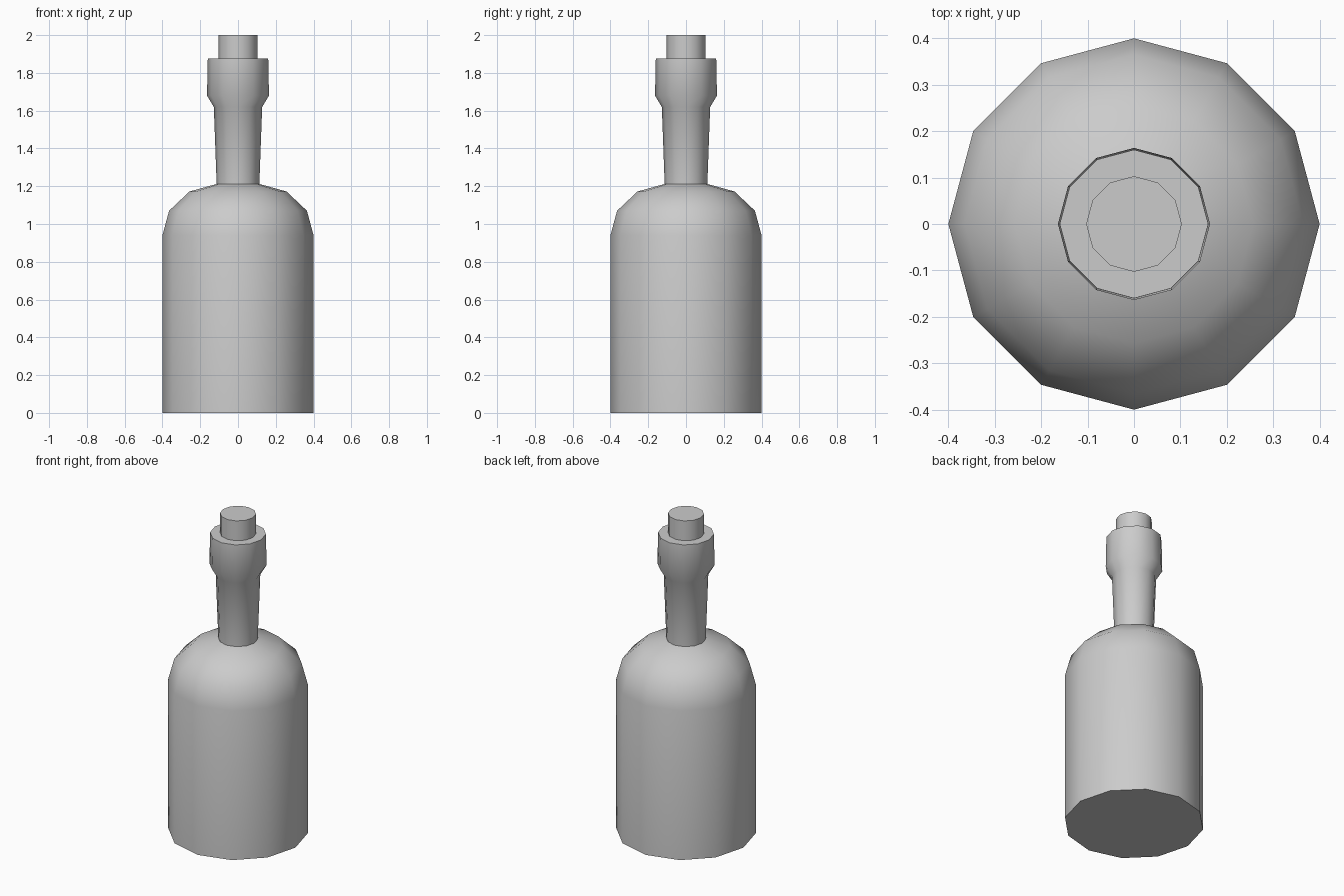
import bpy, bmesh, math

if "Cube" in bpy.data.objects:
    bpy.data.objects.remove(bpy.data.objects["Cube"])

SIDES = 12

def lathe(name, profile):
    """Revolve (radius, z) points around z and cap both ends."""
    bm = bmesh.new()
    rings = []
    for r, z in profile:
        rings.append([bm.verts.new((r * math.cos(2 * math.pi * i / SIDES),
                                    r * math.sin(2 * math.pi * i / SIDES), z))
                      for i in range(SIDES)])
    for low, high in zip(rings, rings[1:]):
        for i in range(SIDES):
            j = (i + 1) % SIDES
            bm.faces.new((low[i], low[j], high[j], high[i]))
    bm.faces.new(rings[0][::-1])
    bm.faces.new(rings[-1])
    mesh = bpy.data.meshes.new(name)
    bm.to_mesh(mesh)
    bm.free()
    obj = bpy.data.objects.new(name, mesh)
    bpy.context.collection.objects.link(obj)
    bpy.ops.object.select_all(action='DESELECT')
    obj.select_set(True)
    bpy.context.view_layer.objects.active = obj
    bpy.ops.object.shade_smooth_by_angle(angle=math.radians(45))
    return obj

# Bottle: straight body, rounded shoulder, flaring neck, thick lip
lathe("bottle", [(0.40, 0.0), (0.40, 0.94), (0.365, 1.07), (0.257, 1.172),
                 (0.113, 1.212), (0.128, 1.62), (0.164, 1.68), (0.16, 1.875)])

# Cork standing in the mouth
lathe("cork", [(0.103, 1.86), (0.103, 2.0)])
